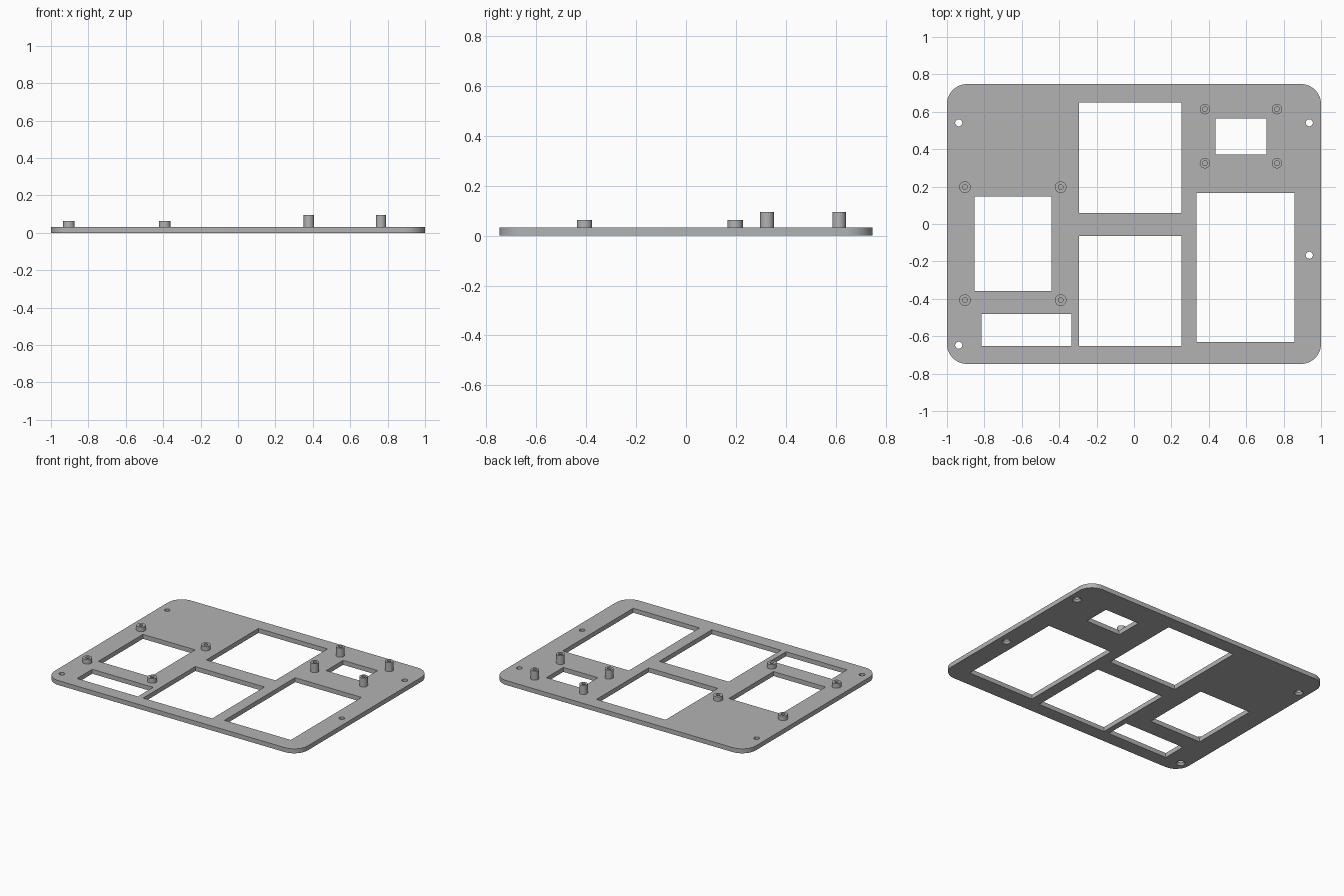
import bpy, bmesh, math

cube = bpy.data.objects.get("Cube")
if cube:
    bpy.data.objects.remove(cube, do_unlink=True)

HALF_X, HALF_Y, THICK, CORNER = 1.0, 0.748, 0.032, 0.107

grey = bpy.data.materials.new("plain grey")
grey.use_nodes = True
COLOUR = (0.45, 0.45, 0.45, 1)
grey.diffuse_color = COLOUR
grey.node_tree.nodes["Principled BSDF"].inputs["Base Color"].default_value = COLOUR


def make_object(name, bm):
    bmesh.ops.recalc_face_normals(bm, faces=bm.faces)
    mesh = bpy.data.meshes.new(name)
    bm.to_mesh(mesh)
    bm.free()
    mesh.materials.append(grey)
    obj = bpy.data.objects.new(name, mesh)
    bpy.context.collection.objects.link(obj)
    return obj


def activate(obj):
    bpy.ops.object.select_all(action='DESELECT')
    obj.select_set(True)
    bpy.context.view_layer.objects.active = obj


def lathe(bm, x, y, profile, sides=32):
    """Closed solid of revolution from (radius, z) pairs, capped at both ends."""
    rings = []
    for r, z in profile:
        angles = [2 * math.pi * i / sides for i in range(sides)]
        rings.append([bm.verts.new((x + r * math.cos(a), y + r * math.sin(a), z))
                      for a in angles])
    for low, high in zip(rings, rings[1:]):
        for i in range(sides):
            j = (i + 1) % sides
            bm.faces.new((low[i], low[j], high[j], high[i]))
    bm.faces.new(rings[0][::-1])
    bm.faces.new(rings[-1])


def prism(bm, outline, z0, z1):
    face = bm.faces.new([bm.verts.new((x, y, z0)) for x, y in outline])
    top = bmesh.ops.extrude_face_region(bm, geom=[face])["geom"]
    bmesh.ops.translate(bm, vec=(0, 0, z1 - z0),
                        verts=[v for v in top if isinstance(v, bmesh.types.BMVert)])


# Rounded base plate
outline = []
for k, (sx, sy) in enumerate([(1, 1), (-1, 1), (-1, -1), (1, -1)]):
    for i in range(13):
        a = math.pi / 2 * (k + i / 12)
        outline.append((sx * (HALF_X - CORNER) + CORNER * math.cos(a),
                        sy * (HALF_Y - CORNER) + CORNER * math.sin(a)))
bm = bmesh.new()
prism(bm, outline, 0, THICK)
plate = make_object("mounting_plate", bm)

# Rectangular windows (x0, x1, y0, y1) and countersunk screw holes
windows = [
    (-0.293, 0.253, 0.060, 0.649),
    (-0.293, 0.253, -0.652, -0.063),
    (0.436, 0.709, 0.371, 0.563),
    (0.334, 0.858, -0.630, 0.167),
    (-0.853, -0.441, -0.357, 0.146),
    (-0.815, -0.334, -0.652, -0.480),
]
screws = [(-0.937, 0.541), (0.937, 0.541), (0.937, -0.167), (-0.937, -0.648)]
bm = bmesh.new()
for x0, x1, y0, y1 in windows:
    prism(bm, [(x0, y0), (x1, y0), (x1, y1), (x0, y1)], -0.05, 0.1)
for x, y in screws:
    lathe(bm, x, y, [(0.03, -0.05), (0.03, 0), (0.019, 0.014), (0.019, 0.1)])
cutter = make_object("plate_cutter", bm)
cutter.hide_render = True

cut = plate.modifiers.new("openings", 'BOOLEAN')
cut.operation = 'DIFFERENCE'
cut.solver = 'EXACT'
cut.object = cutter
activate(plate)
bpy.ops.object.modifier_apply(modifier=cut.name)
bpy.data.objects.remove(cutter, do_unlink=True)
bpy.ops.object.shade_smooth_by_angle(angle=math.radians(25))


# Hollow standoffs in two groups of four
def standoffs(name, xs, ys, radius, top):
    for side, x in zip(("right", "left"), xs):
        for end, y in zip(("front", "back"), ys):
            bm = bmesh.new()
            lathe(bm, x, y, [(radius, THICK - 0.002), (radius, top),
                             (0.013, top), (0.013, THICK + 0.001)])
            obj = make_object(f"{name}_{end}_{side}", bm)
            activate(obj)
            bpy.ops.object.shade_smooth_by_angle(angle=math.radians(30))


standoffs("short_standoff", (-0.904, -0.392), (-0.407, 0.197), 0.031, 0.064)
standoffs("tall_standoff", (0.379, 0.764), (0.325, 0.614), 0.0275, 0.096)
